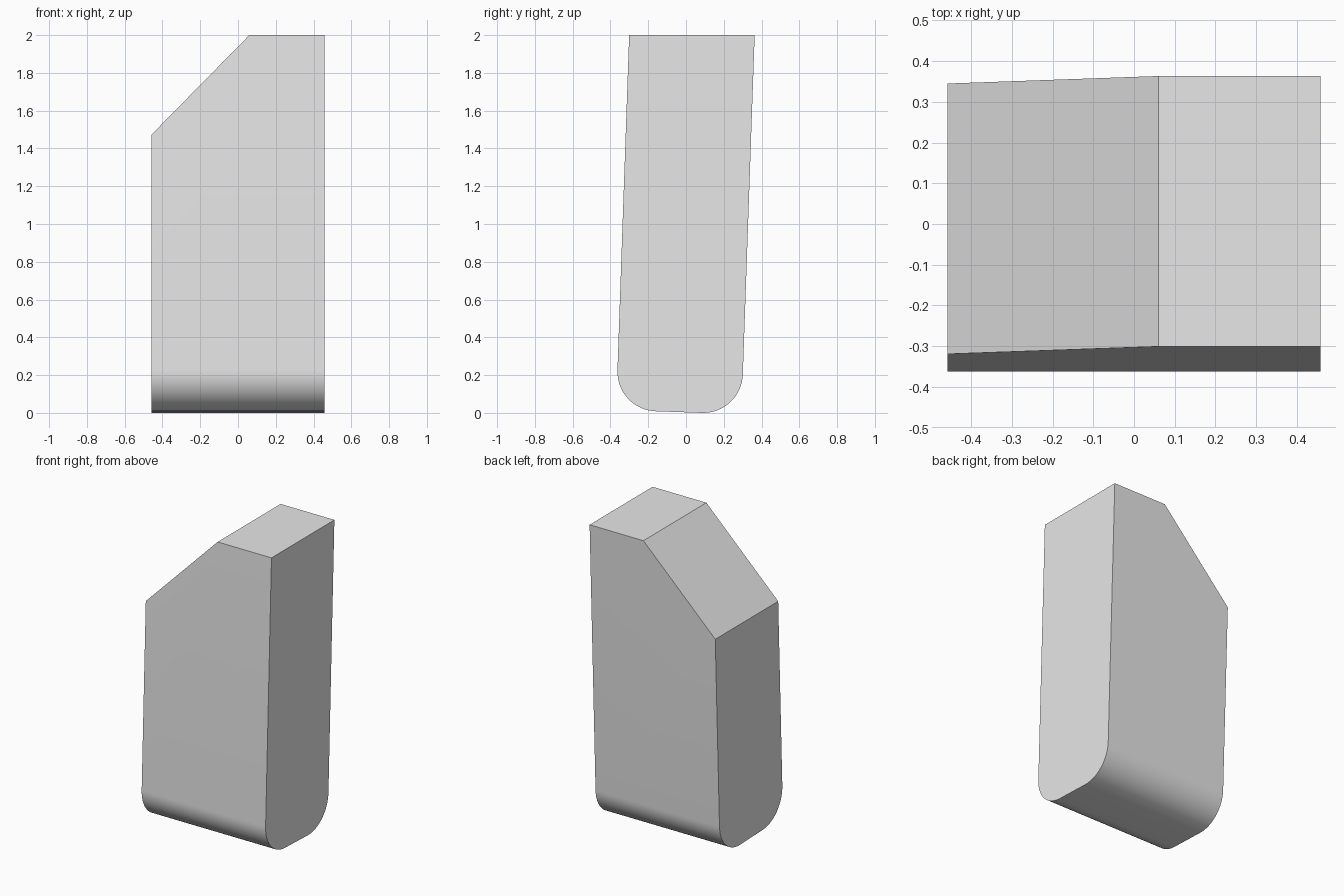
import bpy, bmesh
from math import sin, cos, radians, tan
from mathutils import Vector

if "Cube" in bpy.data.objects:
    bpy.data.objects.remove(bpy.data.objects["Cube"])

HALF = 0.458      # half width along x
LEAN = 2          # backward lean in degrees
R = 0.21          # radius of the lower corners
TOP = 2.0
SEGS = 16

grey = bpy.data.materials.new("light_grey")
grey.use_nodes = True
colour = (0.8, 0.8, 0.8, 1)
grey.diffuse_color = colour
grey.node_tree.nodes["Principled BSDF"].inputs["Base Color"].default_value = colour


def arc(cy, cz, start):
    """Quarter-circle of (y, z) points, counter-clockwise from start degrees."""
    angles = [radians(start + 90 * i / SEGS) for i in range(SEGS + 1)]
    return [(cy + R * cos(a), cz + R * sin(a)) for a in angles]


def to_top(point):
    """Follow the leaning side from a point up to the top plane."""
    y, z = point
    return (y + (TOP - z) * tan(radians(LEAN)), TOP)


# Side profile: leaning slab with two rounded lower corners
gap = 0.244
front = arc(-0.153, R + gap * sin(radians(LEAN)), 180 - LEAN)
back = arc(-0.153 + gap * cos(radians(LEAN)), R, 270 - LEAN)
profile = [to_top(front[0])] + front + back + [to_top(back[-1])]

# Extrude the profile across the width
bm = bmesh.new()
face = bm.faces.new([bm.verts.new((-HALF, y, z)) for y, z in profile])
ext = bmesh.ops.extrude_face_region(bm, geom=[face])
new_verts = [g for g in ext["geom"] if isinstance(g, bmesh.types.BMVert)]
bmesh.ops.translate(bm, verts=new_verts, vec=(2 * HALF, 0, 0))

# Slice off the sloping upper corner and close the cut
low, high = Vector((-HALF, 0, 1.473)), Vector((0.06, 0, TOP))
run = high - low
cut = bmesh.ops.bisect_plane(
    bm, geom=bm.verts[:] + bm.edges[:] + bm.faces[:],
    plane_co=low, plane_no=(-run.z, 0, run.x), clear_outer=True)
edges = [g for g in cut["geom_cut"] if isinstance(g, bmesh.types.BMEdge)]
bmesh.ops.holes_fill(bm, edges=edges, sides=0)
bmesh.ops.recalc_face_normals(bm, faces=bm.faces[:])

mesh = bpy.data.meshes.new("slab")
bm.to_mesh(mesh)
bm.free()
mesh.materials.append(grey)
slab = bpy.data.objects.new("slab", mesh)
bpy.context.collection.objects.link(slab)

# Smooth rounded corners, crisp edges elsewhere
bpy.ops.object.select_all(action="DESELECT")
slab.select_set(True)
bpy.context.view_layer.objects.active = slab
bpy.ops.object.shade_smooth_by_angle(angle=radians(30))
